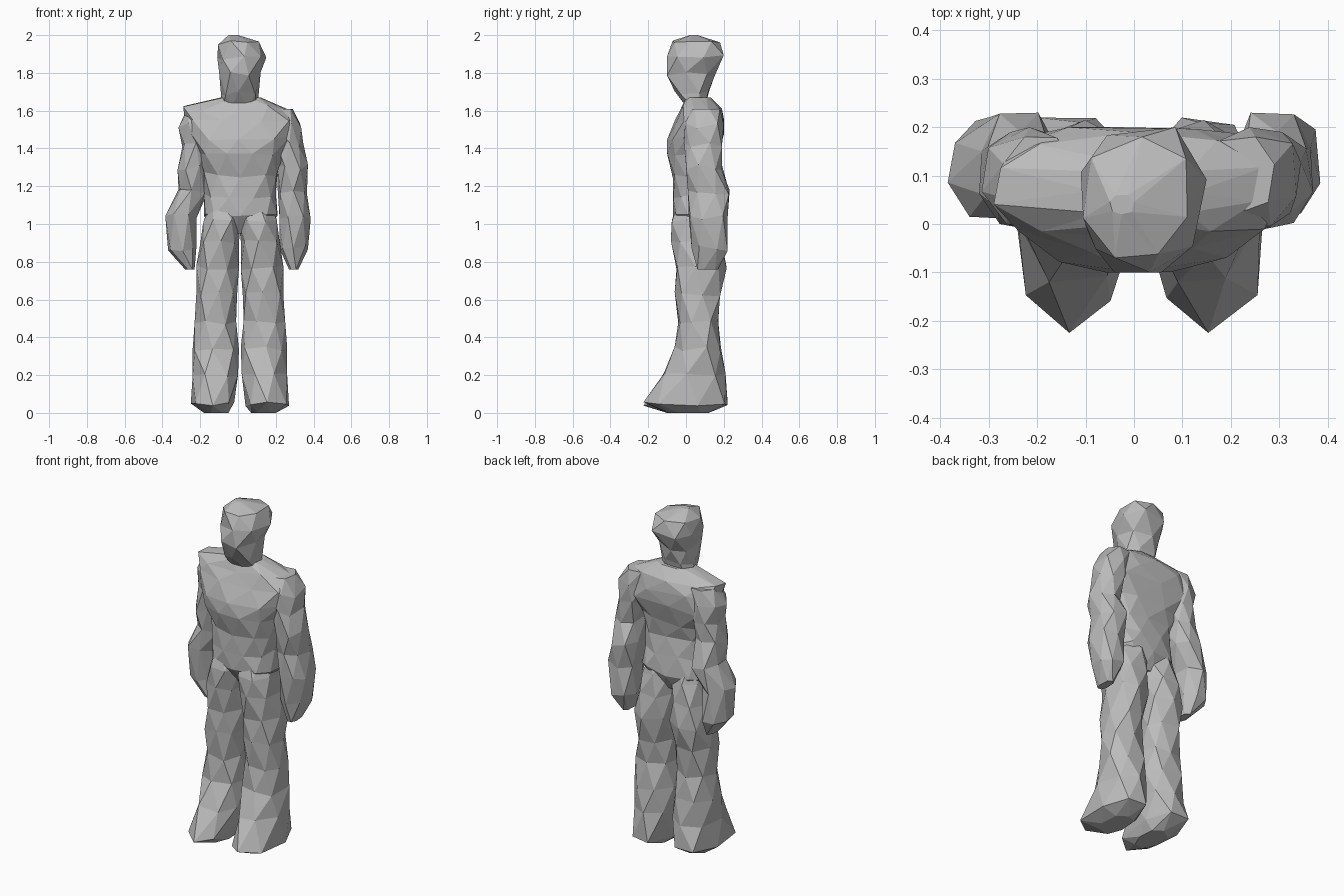
import bpy
import bmesh
import math
import random

random.seed(4)

default_cube = bpy.data.objects.get("Cube")
if default_cube:
    bpy.data.objects.remove(default_cube, do_unlink=True)

# One plain stone grey for the whole figure
stone = bpy.data.materials.new("stone grey")
stone.use_nodes = True
GREY = (0.5, 0.5, 0.5, 1)
stone.diffuse_color = GREY
stone.node_tree.nodes["Principled BSDF"].inputs["Base Color"].default_value = GREY


def fit(values, low, high):
    """Stretch a list of values so that it spans exactly low to high."""
    smallest, largest = min(values), max(values)
    return [low + (v - smallest) / (largest - smallest) * (high - low) for v in values]


def rough_ring(sides, index, box, wobble, back_power):
    """One uneven cross-section; every other ring is turned by half a side."""
    z, x_low, x_high, y_low, y_high = box
    across, along = [], []
    for k in range(sides):
        turn = math.tau * (k + 0.5 * ((index + 1) % 2) + random.uniform(-0.1, 0.1)) / sides
        radius = random.uniform(0.95, 1.05)
        c, s = math.sin(turn), -math.cos(turn)
        # a lower power makes the back half boxier than the front
        power = back_power if s > 0 else 0.9
        across.append(radius * math.copysign(abs(c) ** power, c))
        along.append(radius * math.copysign(abs(s) ** power, s))
    heights = [z + random.uniform(-wobble, wobble) for _ in range(sides)]
    return list(zip(fit(across, x_low, x_high), fit(along, y_low, y_high), heights))


def faceted_loft(name, sides, boxes, back_power):
    """Join the cross-sections with a band of triangles and close both ends."""
    bm = bmesh.new()
    rings = []
    for i, box in enumerate(boxes):
        at_end = i in (0, len(boxes) - 1)
        ring = rough_ring(sides, i, box, 0 if at_end else 0.015, back_power)
        rings.append([bm.verts.new(p) for p in ring])
    for i in range(len(rings) - 1):
        lower, upper = rings[i], rings[i + 1]
        if i % 2:
            lower, upper = upper, lower
        # "lower" is always the ring that is turned by half a side
        for k in range(sides):
            n = (k + 1) % sides
            bm.faces.new((upper[k], upper[n], lower[k]))
            bm.faces.new((lower[k], upper[n], lower[n]))
    bm.faces.new(rings[0])
    bm.faces.new(rings[-1])
    bmesh.ops.recalc_face_normals(bm, faces=bm.faces)
    mesh = bpy.data.meshes.new(name)
    bm.to_mesh(mesh)
    bm.free()
    mesh.materials.append(stone)
    part = bpy.data.objects.new(name, mesh)
    bpy.context.collection.objects.link(part)
    return part


def mirrored(boxes, shift):
    """The same limb on the other side, moved sideways by shift(z)."""
    return [(z, shift(z) - outer, shift(z) - inner, front, back)
            for z, inner, outer, front, back in boxes]


def arm_shift(z):
    """The right arm hangs closer to the body above the elbow and at the fingers."""
    if z > 1.5:
        return 0.02
    return 0.05 if z > 1.1 else 0.04 if z < 0.8 else 0


# Each cross-section: height, lowest and highest x, lowest and highest y
torso = [
    (0.95, -0.11, 0.13, 0, 0.13),
    (1.05, -0.18, 0.21, -0.07, 0.18),
    (1.15, -0.18, 0.2, -0.07, 0.165),
    (1.26, -0.18, 0.21, -0.07, 0.15),
    (1.36, -0.21, 0.24, -0.1, 0.165),
    (1.46, -0.25, 0.28, -0.1, 0.2),
    (1.55, -0.28, 0.31, -0.06, 0.2),
    (1.615, -0.29, 0.27, -0.03, 0.19),
    (1.67, -0.09, 0.12, 0, 0.13),
]
head = [
    (1.61, -0.085, 0.1, 0.01, 0.1),
    (1.69, -0.09, 0.11, -0.06, 0.12),
    (1.79, -0.1, 0.12, -0.1, 0.15),
    (1.88, -0.11, 0.15, -0.1, 0.2),
    (1.96, -0.105, 0.11, -0.07, 0.18),
    (2, -0.05, 0, 0.02, 0.06),
]
arm = [
    (0.76, 0.27, 0.32, 0.06, 0.17),
    (0.87, 0.22, 0.37, 0.03, 0.22),
    (1.04, 0.22, 0.385, 0.015, 0.22),
    (1.17, 0.21, 0.365, 0.01, 0.23),
    (1.3, 0.21, 0.37, 0, 0.19),
    (1.42, 0.19, 0.345, -0.01, 0.19),
    (1.52, 0.14, 0.335, -0.01, 0.2),
    (1.61, 0.14, 0.29, 0.02, 0.18),
]
leg = [
    (0, 0.07, 0.2, -0.1, 0.12),
    (0.05, 0.04, 0.27, -0.225, 0.22),
    (0.2, 0.02, 0.26, -0.12, 0.21),
    (0.34, 0.015, 0.26, -0.06, 0.185),
    (0.48, 0.03, 0.25, -0.04, 0.17),
    (0.63, 0.025, 0.24, -0.06, 0.18),
    (0.77, 0.015, 0.24, -0.05, 0.215),
    (0.9, 0.015, 0.22, -0.08, 0.19),
    (1.01, 0.005, 0.205, -0.075, 0.18),
    (1.12, 0.03, 0.17, -0.04, 0.14),
]

# Trunk and head
faceted_loft("torso", 10, torso, 0.75)
faceted_loft("head", 7, head, 0.75)

# Limbs, with the right side standing a little closer in
faceted_loft("left_arm", 7, arm, 0.85)
faceted_loft("right_arm", 7, mirrored(arm, arm_shift), 1)
faceted_loft("left_leg", 7, leg, 0.85)
faceted_loft("right_leg", 7, mirrored(leg, lambda z: 0.02), 0.85)
